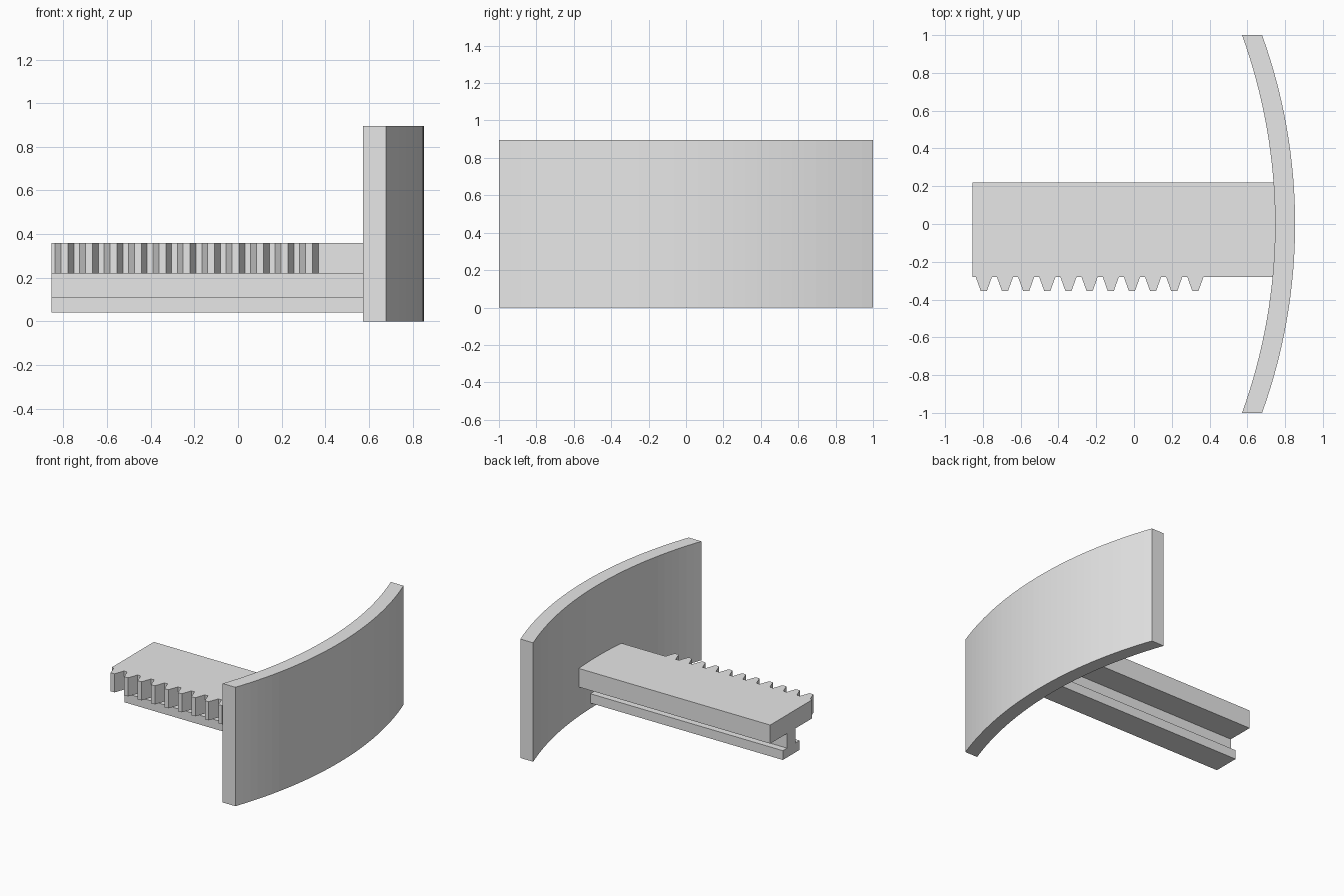
import bpy, bmesh, math
from mathutils import Vector

cube = bpy.data.objects.get("Cube")
if cube:
    bpy.data.objects.remove(cube, do_unlink=True)

grey = bpy.data.materials.new("light grey")
grey.use_nodes = True
grey.diffuse_color = (0.8, 0.8, 0.8, 1)
grey.node_tree.nodes["Principled BSDF"].inputs["Base Color"].default_value = (0.8, 0.8, 0.8, 1)


def extrude_profile(name, points, direction):
    """Closed solid made by sweeping a flat outline along a direction."""
    bm = bmesh.new()
    face = bm.faces.new([bm.verts.new(p) for p in points])
    swept = bmesh.ops.extrude_face_region(bm, geom=[face], use_keep_orig=True)
    verts = [g for g in swept["geom"] if isinstance(g, bmesh.types.BMVert)]
    bmesh.ops.translate(bm, verts=verts, vec=Vector(direction))
    bmesh.ops.recalc_face_normals(bm, faces=bm.faces)
    mesh = bpy.data.meshes.new(name)
    bm.to_mesh(mesh)
    bm.free()
    mesh.materials.append(grey)
    obj = bpy.data.objects.new(name, mesh)
    bpy.context.collection.objects.link(obj)
    return obj


# Curved push plate: one arc, shifted in x to give the thickness
SAG, THICK, HEIGHT, SEGMENTS = 0.175, 0.106, 0.895, 32
APEX = 0.853
radius = (1 + SAG ** 2) / (2 * SAG)
half_angle = math.asin(1 / radius)
arc = []
for i in range(SEGMENTS + 1):
    a = half_angle * (2 * i / SEGMENTS - 1)
    arc.append((APEX - radius * (1 - math.cos(a)), radius * math.sin(a)))
outline = [(x, y, 0) for x, y in arc] + [(x - THICK, y, 0) for x, y in reversed(arc)]
extrude_profile("curved_plate", outline, (0, 0, HEIGHT))

# Toothed rack bar: tapered teeth along the front edge
START, END = -0.855, 0.77
BACK, ROOT, TIP = 0.22, -0.28, -0.355
LOW, TOP = 0.22, 0.36
FIRST, PITCH, TEETH = -0.795, 0.112, 11
rack = [(START, BACK, LOW), (START, ROOT, LOW)]
for i in range(TEETH):
    c = FIRST + i * PITCH
    for dx, y in ((-0.043, ROOT), (-0.016, TIP), (0.016, TIP), (0.043, ROOT)):
        rack.append((c + dx, y, LOW))
rack += [(END, ROOT, LOW), (END, BACK, LOW)]
extrude_profile("toothed_rack", rack, (0, 0, TOP - LOW))

# Guide rail below: narrow neck on a wider foot
MID, NECK, FOOT = -0.03, 0.05, 0.10
FOOT_LOW, FOOT_TOP = 0.04, 0.11
side = [(FOOT, FOOT_LOW), (FOOT, FOOT_TOP), (NECK, FOOT_TOP), (NECK, LOW)]
section = side + [(-y, z) for y, z in reversed(side)]
extrude_profile("guide_rail", [(START, MID + y, z) for y, z in section], (END - START, 0, 0))
